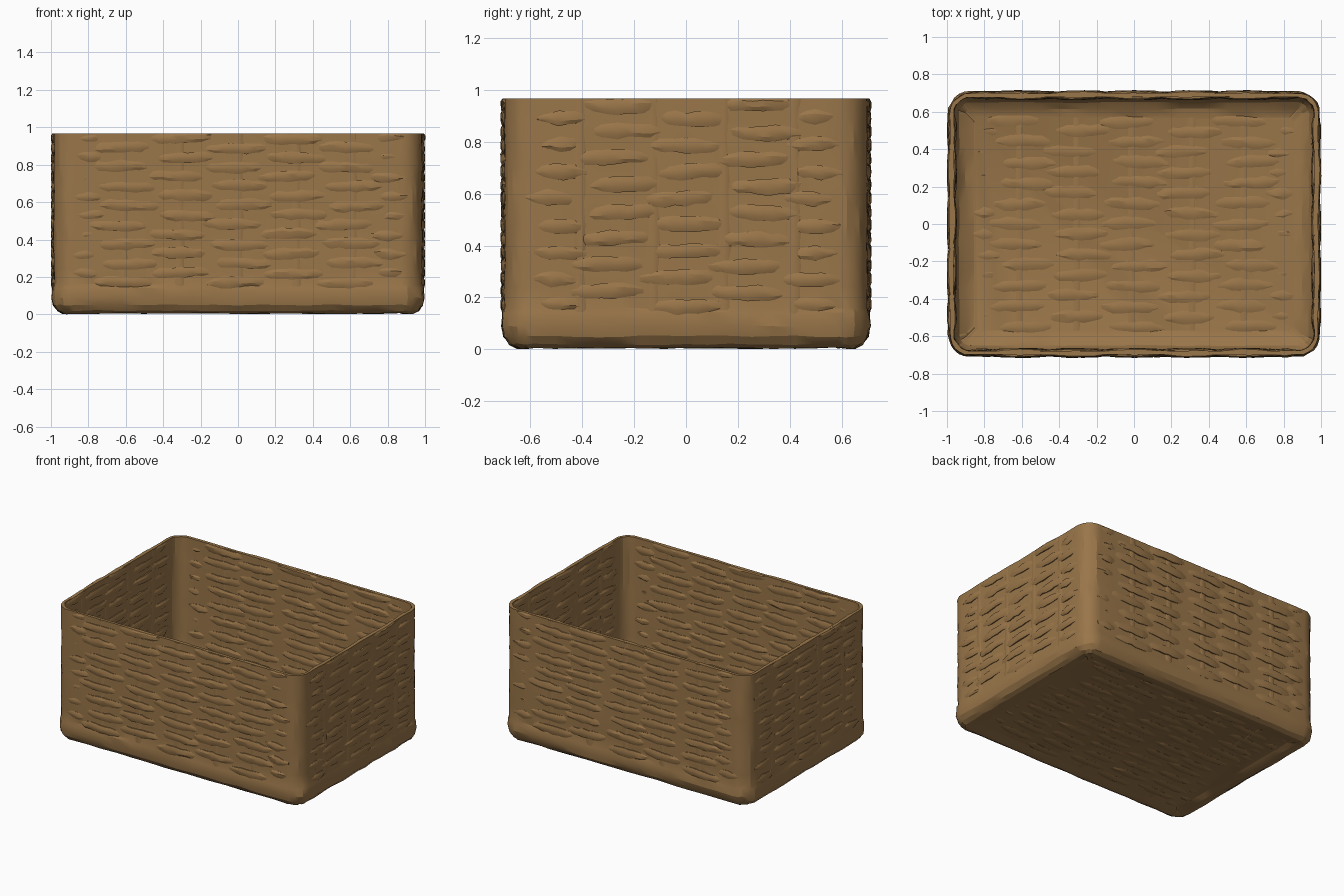
import bpy, bmesh, math, random
from mathutils import Vector

random.seed(7)
cube = bpy.data.objects.get("Cube")
if cube:
    bpy.data.objects.remove(cube, do_unlink=True)

wicker = bpy.data.materials.new("wicker_brown")
wicker.use_nodes = True
wicker.diffuse_color = (0.32, 0.18, 0.067, 1)
bsdf = wicker.node_tree.nodes["Principled BSDF"]
bsdf.inputs["Base Color"].default_value = wicker.diffuse_color
bsdf.inputs["Roughness"].default_value = 0.8

X, Y, Z = Vector((1, 0, 0)), Vector((0, 1, 0)), Vector((0, 0, 1))
HX, HY, TOP, RADIUS = 0.985, 0.70, 0.967, 0.11
WALL = 0.022


def finish(name, bm, angle):
    bmesh.ops.recalc_face_normals(bm, faces=bm.faces)
    mesh = bpy.data.meshes.new(name)
    bm.to_mesh(mesh)
    bm.free()
    mesh.materials.append(wicker)
    ob = bpy.data.objects.new(name, mesh)
    bpy.context.collection.objects.link(ob)
    bpy.ops.object.select_all(action='DESELECT')
    ob.select_set(True)
    bpy.context.view_layer.objects.active = ob
    bpy.ops.object.shade_smooth_by_angle(angle=math.radians(angle))
    return ob


def bridge(bm, rings):
    for a, b in zip(rings, rings[1:]):
        n = len(a)
        for i in range(n):
            j = (i + 1) % n
            bm.faces.new((a[i], a[j], b[j], b[i]))


def rounded_rect(inset, side_steps=14, corner_steps=6):
    """Outline of the basket, counter-clockwise, moved inwards by inset."""
    r = max(RADIUS - inset, 0.03)
    cx, cy = HX - inset - r, HY - inset - r
    corners = [(cx, cy), (-cx, cy), (-cx, -cy), (cx, -cy)]
    pts = []
    for k, (px, py) in enumerate(corners):
        arc = []
        for s in range(corner_steps + 1):
            t = math.pi / 2 * (k + s / corner_steps)
            arc.append(Vector((px + r * math.cos(t), py + r * math.sin(t), 0)))
        if pts:
            last = pts[-1]
            pts += [last.lerp(arc[0], s / side_steps) for s in range(1, side_steps)]
        pts += arc
    last, first = pts[-1], pts[0]
    pts += [last.lerp(first, s / side_steps) for s in range(1, side_steps)]
    return pts


# Shell: thin walls, rounded posts at the corners, rolled lower edge and floor
levels = [TOP - (TOP - 0.16) * k / 10 for k in range(11)]
outer = [(0, z) for z in levels]
outer += [(-0.006, 0.14), (-0.01, 0.09), (-0.002, 0.05), (0.02, 0.02),
          (0.05, 0.004), (0.09, 0.006), (0.13, 0.02)]
inner = [(WALL, z) for z in levels]
inner += [(0.03, 0.12), (0.05, 0.085), (0.085, 0.06), (0.13, 0.044)]
bm = bmesh.new()
rings = []
for profile in (inner[::-1], outer):
    for k, (inset, z) in enumerate(profile):
        ring = []
        fixed = inset == 0.13
        for p in rounded_rect(inset):
            wobble = 0 if fixed else random.uniform(-0.0035, 0.0035)
            out = Vector((p.x, p.y, 0)).normalized() * wobble
            dz = 0 if fixed or z == TOP else random.uniform(-0.004, 0.004)
            ring.append(bm.verts.new(p + out + Z * (z + dz)))
        rings.append(ring)
bridge(bm, rings)
bm.faces.new(rings[0])
bm.faces.new(rings[-1])
finish("basket_shell", bm, 20)


def strand(bm, origin, along, across, normal, half, spacing, phase, amp,
           height, thick, limit=None):
    """One flat cane that weaves in and out along its length."""
    lo = -half + random.uniform(-0.02, 0.04)
    hi = half - random.uniform(-0.02, 0.04)
    steps = int((hi - lo) / 0.04)
    drift = random.uniform(0, 6)
    rings = []
    for k in range(steps + 1):
        u = lo + (hi - lo) * k / steps
        end = min(1, (min(u - lo, hi - u) + 0.015) / 0.09)
        s = math.cos(math.pi * u / spacing + phase)
        w = math.copysign(abs(s) ** 0.6, s) * end
        side = 0.006 * math.sin(u * 7 + drift) + random.uniform(-0.003, 0.003)
        hh = height * (0.72 + 0.4 * abs(w)) * (0.4 + 0.6 * end)
        hh *= random.uniform(0.85, 1.15)
        tt = thick * (0.5 + 0.5 * end) * random.uniform(0.85, 1.1)
        mid = origin + along * u + across * side + normal * (amp * w)
        ring = []
        for i in range(8):
            a = math.tau * (i + 0.5) / 8
            p = mid + across * (hh * math.cos(a)) + normal * (tt * math.sin(a))
            p += normal * random.uniform(-0.0015, 0.0015)
            if limit:
                p.z = min(p.z, limit)
            ring.append(bm.verts.new(p))
        rings.append(ring)
    bridge(bm, rings)
    bm.faces.new(rings[0])
    bm.faces.new(rings[-1])


def weave(name, origin, along, across, normal, half, spacing, rows, first, last,
          amp, height, limit=None):
    bm = bmesh.new()
    for r in range(rows):
        pos = first + (last - first) * r / (rows - 1)
        phase = math.pi * (r % 2) + random.uniform(-0.45, 0.45)
        strand(bm, origin + across * pos, along, across, normal, half, spacing,
               phase, amp, height, 0.012, limit)
    finish(name, bm, 25)


def stakes(name, origin, along, across, normal, spacing, count, first, last):
    """Upright canes that the strands pass around."""
    bm = bmesh.new()
    for k in range(count):
        u = (k - (count - 1) / 2) * spacing
        base = origin + along * (u + random.uniform(-0.015, 0.015))
        rings = []
        for s in range(13):
            p = base + across * (first + (last - first) * s / 12)
            w = random.uniform(0.022, 0.03)
            rings.append([bm.verts.new(p + along * a * w + normal * n * 0.014)
                          for a, n in ((-1, -.6), (-.5, -1), (.5, -1), (1, -.6),
                                       (1, .6), (.5, 1), (-.5, 1), (-1, .6))])
        bridge(bm, rings)
        bm.faces.new(rings[0])
        bm.faces.new(rings[-1])
    finish(name, bm, 25)


# Woven panels of the four walls
mx, my = HX - WALL / 2, HY - WALL / 2
walls = [("front", Y * -my, X, -Y, 0.89, 0.3, 5), ("back", Y * my, X, Y, 0.89, 0.3, 5),
         ("left", X * mx, Y, X, 0.60, 0.27, 4), ("right", X * -mx, Y, -X, 0.60, 0.27, 4)]
for side, origin, along, normal, half, gap, count in walls:
    weave(side + "_wall_weave", origin, along, Z, normal, half, gap, 16,
          0.17, 0.942, 0.014, 0.028, TOP)
    stakes(side + "_wall_stakes", origin, along, Z, normal, gap, count, 0.1, TOP - 0.003)

# Woven floor
floor = Z * 0.032
weave("floor_weave", floor, X, Y, Z, 0.87, 0.3, 21, -0.55, 0.55, 0.009, 0.031)
stakes("floor_stakes", floor, X, Y, Z, 0.3, 5, -0.57, 0.57)
